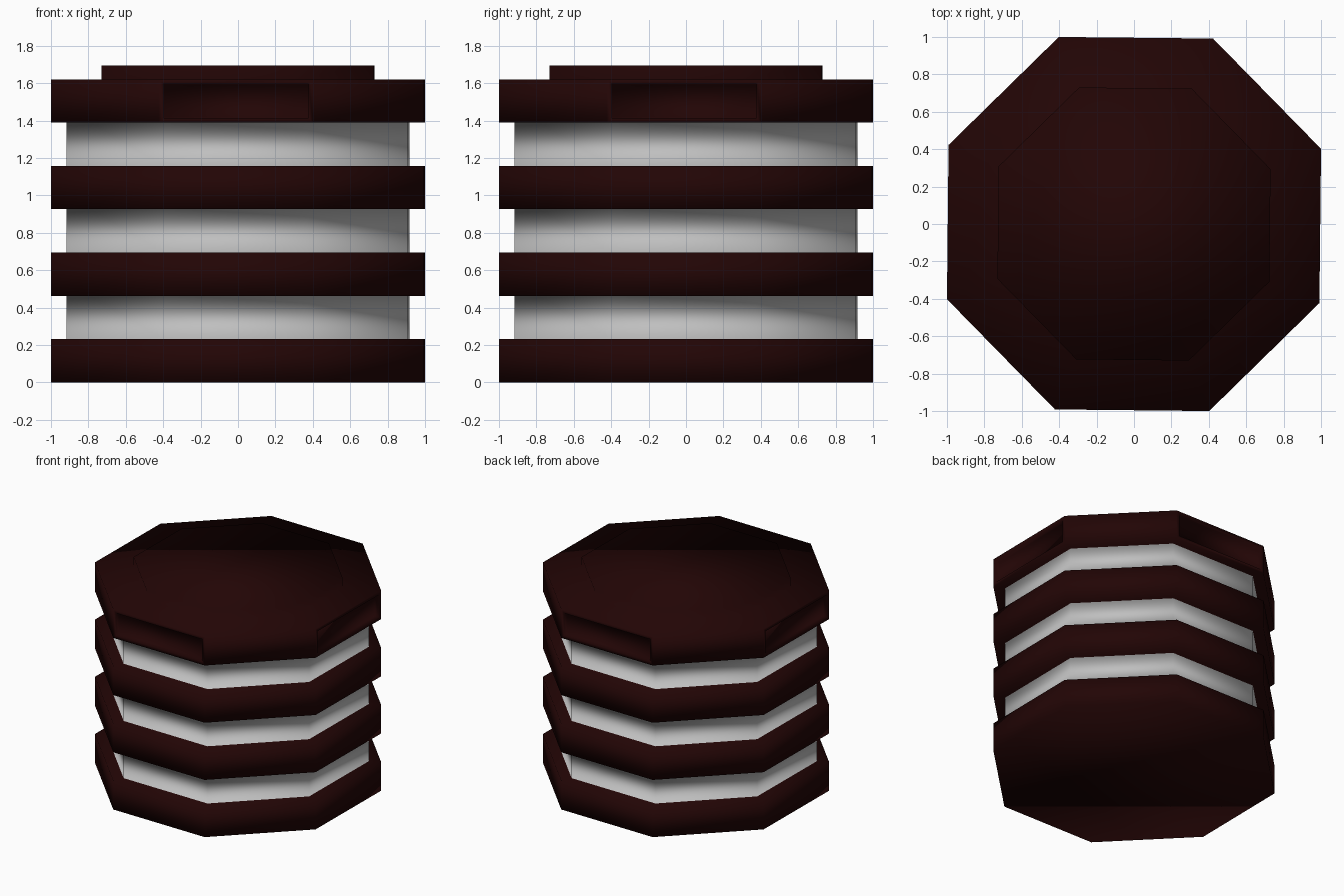
import bpy, bmesh, math

cube = bpy.data.objects.get("Cube")
if cube:
    bpy.data.objects.remove(cube)


def make_material(name, rgb):
    mat = bpy.data.materials.new(name)
    mat.use_nodes = True
    mat.diffuse_color = (*rgb, 1)
    bsdf = next(n for n in mat.node_tree.nodes if n.type == 'BSDF_PRINCIPLED')
    bsdf.inputs["Base Color"].default_value = (*rgb, 1)
    return mat


dark_brown = make_material("dark brown", (0.016, 0.0015, 0.0015))
grey_filling = make_material("grey filling", (0.52, 0.52, 0.52))

TURN = math.radians(-0.6)   # slight twist of the whole stack
THICK = 0.2315
WAFER, FILLING, PLATE = 1.0, 0.917, 0.73

# Stepped profile: wafers and fillings alternate, then the raised top plate
profile = []
for layer in range(7):
    width = FILLING if layer % 2 else WAFER
    profile += [(width, layer * THICK), (width, (layer + 1) * THICK)]
profile += [(PLATE, 7 * THICK), (PLATE, 1.695)]

bm = bmesh.new()


def octagon_ring(half_width, z):
    radius = half_width / math.cos(math.pi / 8 - abs(TURN))
    angles = [(i + 0.5) * math.pi / 4 + TURN for i in range(8)]
    return [bm.verts.new((radius * math.cos(a), radius * math.sin(a), z)) for a in angles]


# One continuous eight-sided skin through the profile
rings = [octagon_ring(*point) for point in profile]
panels = []
for level in range(len(rings) - 1):
    low, high = rings[level], rings[level + 1]
    is_filling = profile[level][0] == profile[level + 1][0] == FILLING
    for i in range(8):
        j = (i + 1) % 8
        face = bm.faces.new((low[i], low[j], high[j], high[i]))
        face.material_index = int(is_filling)
        # sides of the lid that face along the axes
        if level == 12 and i % 2:
            panels.append(face)
bm.faces.new(rings[0][::-1])
bm.faces.new(rings[-1])
bmesh.ops.recalc_face_normals(bm, faces=bm.faces)

# Sunken panels in four sides of the lid
bmesh.ops.inset_individual(bm, faces=panels, thickness=0.036)
bmesh.ops.inset_individual(bm, faces=panels, thickness=0.002, depth=-0.035)

for face in bm.faces:
    face.smooth = True

mesh = bpy.data.meshes.new("layered_stack")
bm.to_mesh(mesh)
bm.free()
mesh.materials.append(dark_brown)
mesh.materials.append(grey_filling)
stack = bpy.data.objects.new("layered_stack", mesh)
bpy.context.collection.objects.link(stack)
